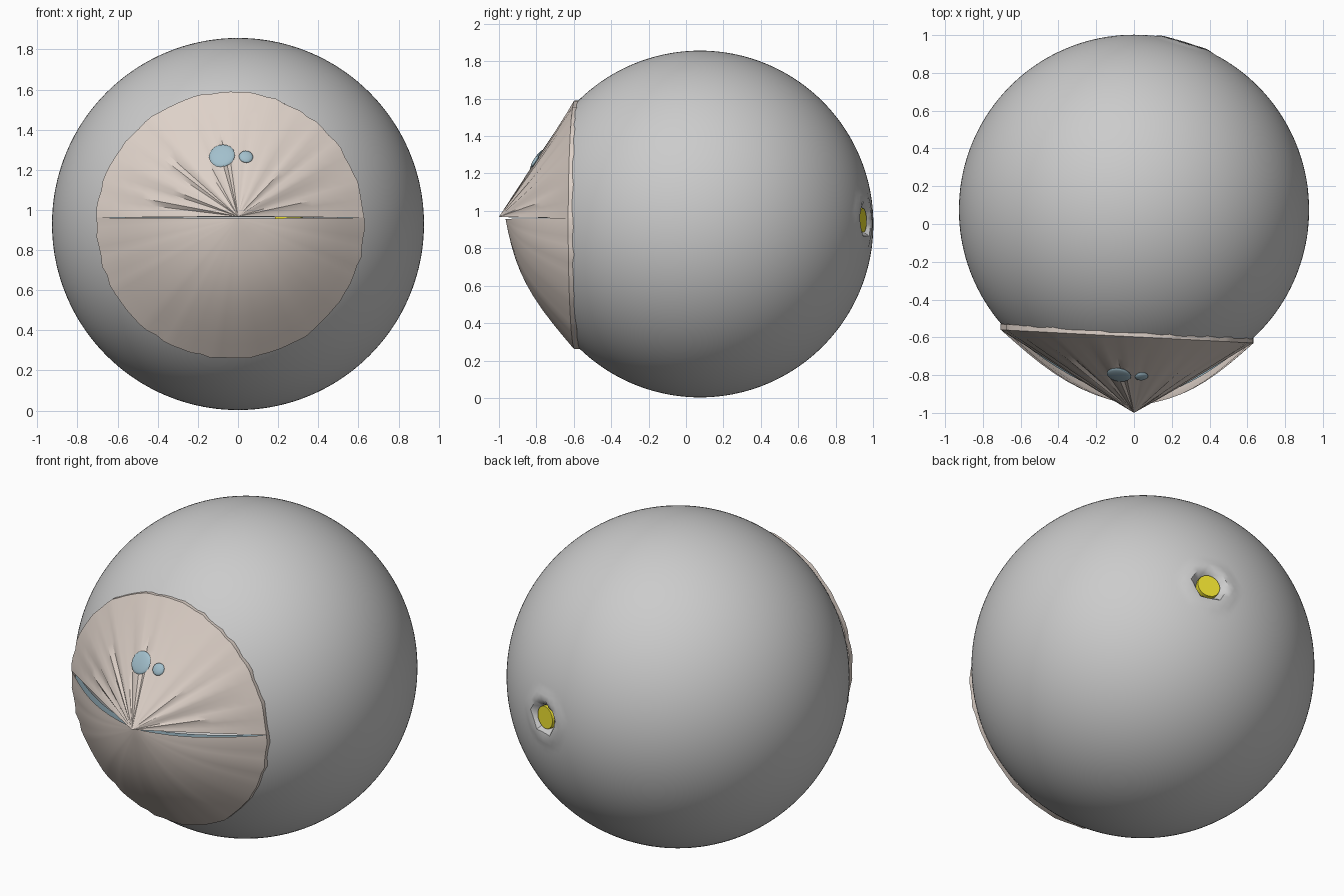
import bpy, bmesh, math, random
from mathutils import Vector

if "Cube" in bpy.data.objects:
    bpy.data.objects.remove(bpy.data.objects["Cube"])

random.seed(4)
CENTRE = Vector((0, 0.075, 0.93))
RADIUS = 0.927


def material(name, rgb):
    m = bpy.data.materials.new(name)
    m.diffuse_color = (*rgb, 1)
    m.use_nodes = True
    m.node_tree.nodes["Principled BSDF"].inputs["Base Color"].default_value = m.diffuse_color
    return m


CREAM = material("cream", (0.73, 0.64, 0.58))
BLUE = material("pale_blue", (0.36, 0.52, 0.6))
YELLOW = material("yellow", (0.85, 0.75, 0.03))


def finish(bm, name, mat=None, angle=35):
    me = bpy.data.meshes.new(name)
    bm.to_mesh(me)
    bm.free()
    ob = bpy.data.objects.new(name, me)
    bpy.context.collection.objects.link(ob)
    if mat:
        me.materials.append(mat)
    bpy.ops.object.select_all(action='DESELECT')
    ob.select_set(True)
    bpy.context.view_layer.objects.active = ob
    bpy.ops.object.shade_smooth_by_angle(angle=math.radians(angle))
    return ob


# Outer ball, open at the front, with a small pit at the back
nerve_dir = (Vector((0.27, 0.96, 0.95)) - CENTRE).normalized()
bm = bmesh.new()
bmesh.ops.create_icosphere(bm, subdivisions=6, radius=RADIUS)
for v in bm.verts:
    d = (v.co.normalized() - nerve_dir).length * RADIUS
    if d < 0.085:
        v.co *= 1 - 0.07 * min(1, (0.085 - d) / 0.03)
    elif d < 0.16:
        v.co *= 1 + 0.008 * math.sin((d - 0.085) / 0.075 * math.pi)
    v.co += CENTRE
bmesh.ops.bisect_plane(bm, geom=bm.verts[:] + bm.edges[:] + bm.faces[:],
                       plane_co=(-0.035, -0.58, 0.93), plane_no=(-0.05, -1, 0),
                       clear_outer=True)
finish(bm, "outer_ball")

# Yellow nerve stub in the pit
bm = bmesh.new()
bmesh.ops.create_cone(bm, cap_ends=True, segments=16, radius1=0.07, radius2=0.065, depth=0.06)
rot = nerve_dir.to_track_quat('Z', 'Y')
for v in bm.verts:
    v.co = CENTRE + nerve_dir * (RADIUS - 0.045) + rot @ v.co
finish(bm, "nerve_stub", YELLOW)


def rim(t, scale=1.0, back=0.0):
    return Vector((-0.038 + 0.668 * scale * math.cos(t),
                   -0.595 - 0.035 * math.cos(t) + back,
                   0.925 + 0.665 * scale * math.sin(t)))


def fan(name, t0, t1, apex, bulge, pleat, mat, skirt=True, scale=1.0, n=44, rings=10, angle=35):
    """Half shell of rays running from the rim to the apex."""
    bm = bmesh.new()
    rows = []
    for i in range(n + 1):
        t = t0 + (t1 - t0) * i / n
        inner = 0 < i < n
        fold = random.uniform(0, pleat) if inner else 0
        wob = random.uniform(-0.008, 0.008) if inner and skirt else 0
        start = rim(t, scale + wob)
        row = []
        if skirt:
            row.append(bm.verts.new(rim(t, 0.955, 0.035 + wob)))
            row.append(bm.verts.new(rim(t, scale + wob, 0.03)))
        for k in range(rings):
            s = k / rings
            p = start.lerp(Vector(apex), s)
            p.y += (fold - bulge) * math.sin(math.pi * s)
            row.append(bm.verts.new(p))
        rows.append(row)
    tip = bm.verts.new(apex)
    for a, b in zip(rows, rows[1:]):
        for k in range(len(a) - 1):
            bm.faces.new((a[k], b[k], b[k + 1], a[k + 1]))
        bm.faces.new((a[-1], b[-1], tip))
    bmesh.ops.recalc_face_normals(bm, faces=bm.faces[:])
    # Make the surface face the front
    if sum(f.normal.y * f.calc_area() for f in bm.faces) > 0:
        bmesh.ops.reverse_faces(bm, faces=bm.faces[:])
    return finish(bm, name, mat, angle)


# Front cover: pleated cone above, rounded pocket below
a = 0.055
fan("upper_front_cone", a, math.pi - a, (0, -1.0, 0.968), 0.005, 0.018, CREAM)
fan("lower_front_dome", a, -math.pi - a, (0, -0.965, 0.957), 0.072, 0.0, CREAM)

# Blue layer just behind the cover
fan("inner_upper_layer", a, math.pi - a, (0, -0.95, 0.966), -0.02, 0.0, BLUE, False, 0.96)
fan("inner_lower_layer", a, -math.pi - a, (0, -0.94, 0.956), 0.05, 0.0, BLUE, False, 0.96)

# Two flat blue spots showing through the cover
slope = Vector((0, -0.61, 0.39)).normalized()
for name, x, z, r in (("large_spot", -0.08, 1.27, 0.065), ("small_spot", 0.04, 1.265, 0.035)):
    rad = math.hypot(x, z - 0.968)
    bm = bmesh.new()
    bmesh.ops.create_uvsphere(bm, u_segments=20, v_segments=10, radius=1)
    normal = Vector((x / rad * 0.39, -0.61, (z - 0.968) / rad * 0.39)).normalized()
    q = normal.to_track_quat('Z', 'Y')
    pos = Vector((x, -1.0 + 0.645 * rad, z))
    for v in bm.verts:
        v.co = pos + q @ Vector((v.co.x * r, v.co.y * r, v.co.z * 0.012))
    finish(bm, name, BLUE)
